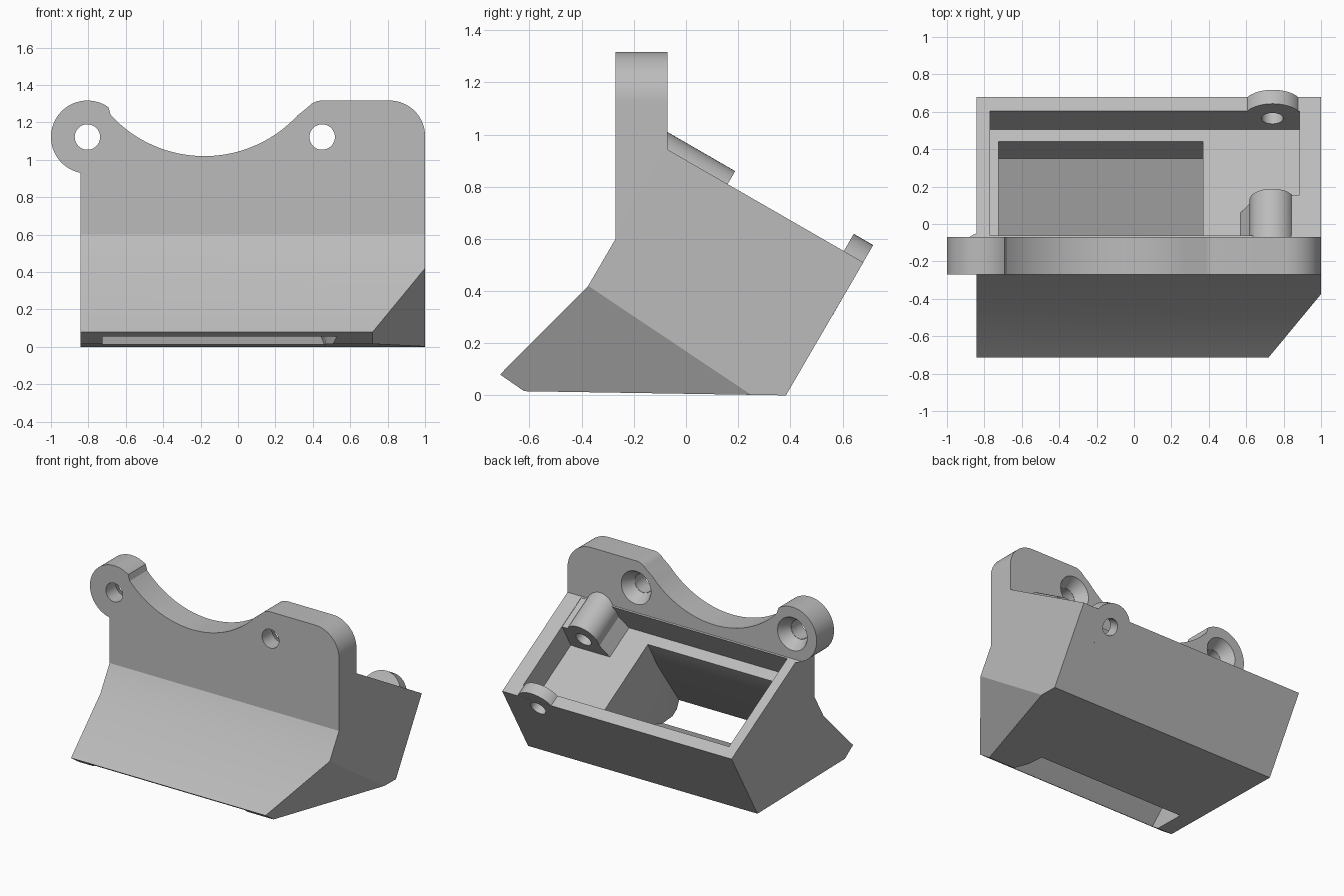
import bpy, bmesh
from math import sin, cos, radians, sqrt
from mathutils import Vector

if "Cube" in bpy.data.objects:
    bpy.data.objects.remove(bpy.data.objects["Cube"], do_unlink=True)

grey = bpy.data.materials.new("plain_grey")
grey.use_nodes = True
colour = (0.5, 0.5, 0.5, 1)
grey.diffuse_color = colour
grey.node_tree.nodes["Principled BSDF"].inputs["Base Color"].default_value = colour

# Frame of the sloping rear face: t runs down the slope, h rises out of it
ORIGIN = Vector((0, -0.07, 0.942))
DOWN = Vector((0, cos(radians(30)), -sin(radians(30))))
OUT = Vector((0, sin(radians(30)), cos(radians(30))))


def slope(x, t, h):
    return Vector((x, 0, 0)) + ORIGIN + DOWN * t + OUT * h


def arc(cx, cy, r, start, end, steps=24):
    angles = [radians(start + (end - start) * i / steps) for i in range(steps + 1)]
    return [(cx + r * cos(a), cy + r * sin(a)) for a in angles]


def loft(name, loop_a, loop_b):
    """Closed solid between two matching loops."""
    bm = bmesh.new()
    a = [bm.verts.new(p) for p in loop_a]
    b = [bm.verts.new(p) for p in loop_b]
    bm.faces.new(a)
    bm.faces.new(b[::-1])
    for i in range(len(a)):
        j = (i + 1) % len(a)
        bm.faces.new((a[j], a[i], b[i], b[j]))
    bmesh.ops.recalc_face_normals(bm, faces=bm.faces)
    mesh = bpy.data.meshes.new(name)
    bm.to_mesh(mesh)
    bm.free()
    mesh.materials.append(grey)
    obj = bpy.data.objects.new(name, mesh)
    bpy.context.collection.objects.link(obj)
    return obj


def slope_prism(name, outline, t0, t1):
    """Outline in (x, h), extruded down the slope."""
    return loft(name, [slope(x, t0, h) for x, h in outline],
                [slope(x, t1, h) for x, h in outline])


def combine(target, tool, operation):
    mod = target.modifiers.new("combine", "BOOLEAN")
    mod.operation, mod.object, mod.solver = operation, tool, "EXACT"
    bpy.ops.object.select_all(action="DESELECT")
    bpy.context.view_layer.objects.active = target
    target.select_set(True)
    bpy.ops.object.modifier_apply(modifier=mod.name)
    bpy.data.objects.remove(tool, do_unlink=True)


# Body: side profile stretched across the width
profile = [(-0.27, 1.4), (-0.07, 1.4), (-0.07, 0.942), (0.68, 0.51), (0.383, 0),
           (-0.62, 0.016), (-0.713, 0.08), (-0.375, 0.42), (-0.27, 0.6)]
body = loft("bracket_body", [(-1.2, y, z) for y, z in profile],
            [(1.2, y, z) for y, z in profile])

# Slanted lower corner
bm = bmesh.new()
bm.from_mesh(body.data)
corner = Vector((1, -0.375, 0.42))
normal = (Vector((1, 0.25, 0.002)) - corner).cross(corner - Vector((0.72, -0.713, 0.08)))
if normal.x < 0:
    normal.negate()
cut = bmesh.ops.bisect_plane(bm, geom=bm.verts[:] + bm.edges[:] + bm.faces[:],
                             plane_co=corner, plane_no=normal, clear_outer=True)
rim = [e for e in cut["geom_cut"] if isinstance(e, bmesh.types.BMEdge)]
bmesh.ops.contextual_create(bm, geom=rim)
bmesh.ops.recalc_face_normals(bm, faces=bm.faces)
bm.to_mesh(body.data)
bm.free()

# Front outline: round lug, hollow saddle, rounded shoulder
R = 0.68
saddle = [(-0.18 + dx, 1.02 + R - sqrt(R * R - dx * dx))
          for dx in [-0.5 + i / 40 for i in range(41)]]
outline = ([(-0.842, -0.2)] + arc(-0.805, 1.122, 0.195, 259, 55, 40) + saddle
           + arc(0.45, 1.217, 0.1, 140, 90, 10) + arc(0.81, 1.127, 0.19, 90, 0)
           + [(1, -0.2)])
combine(body, loft("front_outline", [(x, -1, z) for x, z in outline],
                   [(x, 1, z) for x, z in outline]), "INTERSECT")

# Shallow tray sunk into the slope
tray = [(-0.77, 0.3), (0.885, 0.3), (0.885, -0.2), (-0.77, -0.2)]
tray_cut = loft("tray_cut", [slope(x, 0.01, min(h, 0.0)) if h < 0 else slope(x, 0.01, 0.002) for x, h in tray],
                [slope(x, 0.779, h if h < 0 else 0.002) for x, h in tray])
combine(body, tray_cut, "DIFFERENCE")

# Duct from the tray floor to the lower front lip, flaring on one side
path = [(slope(0, 0.09, -0.15), 0.37), (Vector((0, -0.2, 0.53)), 0.37),
        (Vector((0, -0.77, -0.04)), 0.56), (Vector((0, -0.55, -0.04)), 0.48),
        (Vector((0, 0.35, 0.26)), 0.37), (slope(0, 0.704, -0.15), 0.37)]
duct = loft("duct_cut", [p + Vector((-0.725, 0, 0)) for p, w in path],
            [p + Vector((w, 0, 0)) for p, w in path])
bm = bmesh.new()
bm.from_mesh(duct.data)
bmesh.ops.triangulate(bm, faces=bm.faces)
bm.to_mesh(duct.data)
bm.free()
combine(body, duct, "DIFFERENCE")

# Countersunk mounting holes
for x in (-0.805, 0.45):
    for r0, r1, y0, y1 in ((0.068, 0.068, -0.4, -0.05), (0.07, 0.125, -0.155, -0.06)):
        a, b = (arc(x, 1.122, r, 0, 352.5, 47) for r in (r0, r1))
        combine(body, loft("mount_hole", [(u, y0, v) for u, v in a],
                           [(u, y1, v) for u, v in b]), "DIFFERENCE")

# Screw post by the plate, flared at its foot and tied to the side wall
post = (arc(0.738, -0.062, 0.12, 0, 180) + [(0.618, -0.1), (0.565, -0.21), (0.858, -0.21)])
combine(body, slope_prism("screw_post", post, -0.08, 0.265), "UNION")
web = [(0.75, -0.003), (0.92, -0.003), (0.92, -0.21), (0.75, -0.21)]
combine(body, slope_prism("post_web", web, -0.05, 0.263), "UNION")

# Screw eye on the rear wall
combine(body, slope_prism("screw_eye", arc(0.742, -0.08, 0.157, 0, 352.5, 47), 0.779, 0.865), "UNION")

# Screw bore through the eye into the post
combine(body, slope_prism("screw_bore", arc(0.74, -0.08, 0.058, 0, 350, 35), 0.12, 1.0), "DIFFERENCE")

bpy.ops.object.select_all(action="DESELECT")
body.select_set(True)
bpy.context.view_layer.objects.active = body
bpy.ops.object.shade_smooth_by_angle(angle=radians(25))
